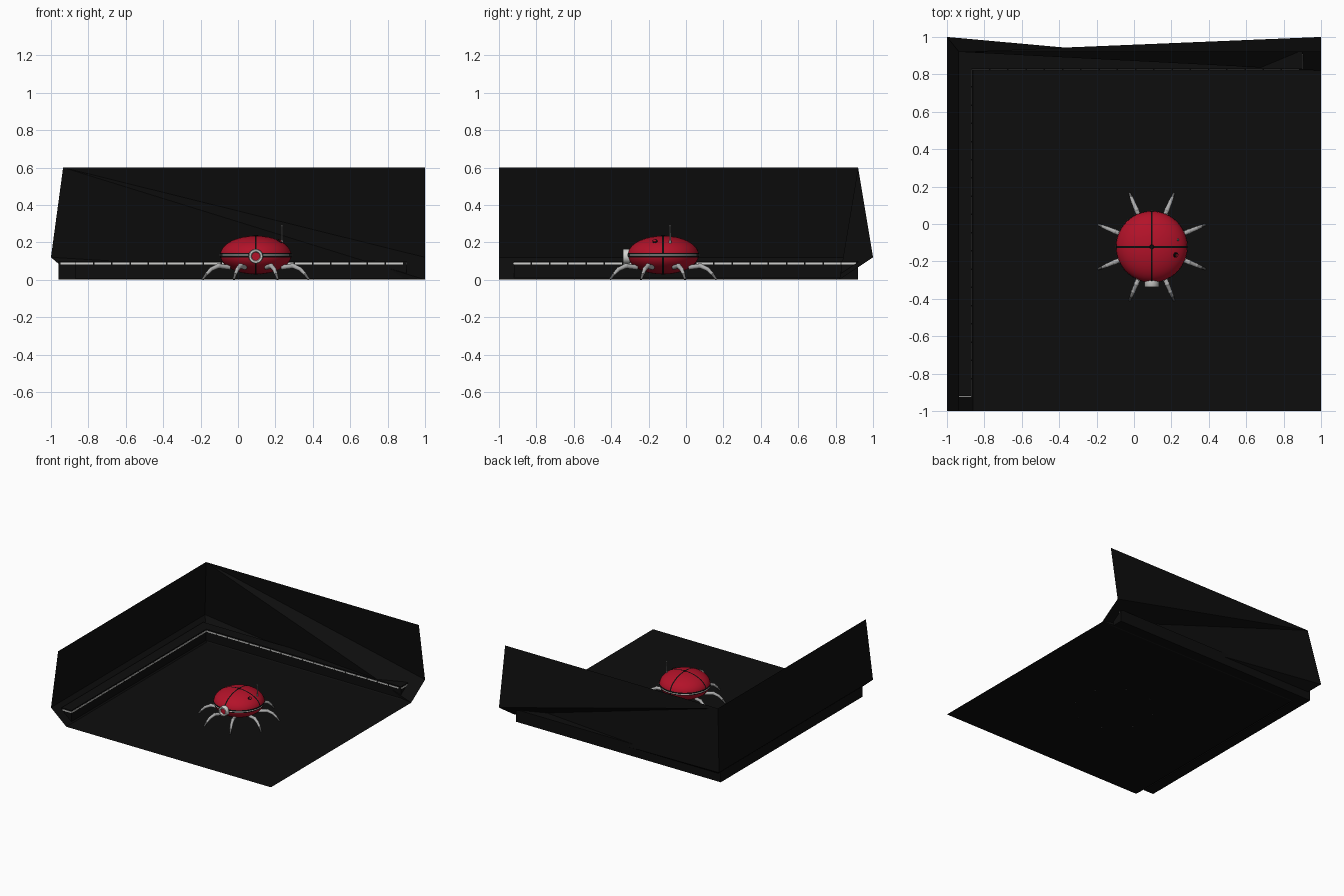
import bpy, bmesh, math
from mathutils import Vector, Matrix

if "Cube" in bpy.data.objects:
    bpy.data.objects.remove(bpy.data.objects["Cube"])


def material(name, r, g, b):
    m = bpy.data.materials.new(name)
    m.diffuse_color = (r, g, b, 1)
    m.use_nodes = True
    m.node_tree.nodes["Principled BSDF"].inputs["Base Color"].default_value = m.diffuse_color
    return m


BLACK = material("black", 0.004, 0.004, 0.004)
RED = material("red", 0.45, 0.006, 0.022)
WHITE = material("pale_grey", 0.65, 0.65, 0.63)
GREY = material("leg_grey", 0.42, 0.42, 0.42)
DARK = material("foot_grey", 0.13, 0.13, 0.13)


def finish(bm, name, mat, smooth=False):
    me = bpy.data.meshes.new(name)
    bm.to_mesh(me)
    bm.free()
    ob = bpy.data.objects.new(name, me)
    bpy.context.collection.objects.link(ob)
    me.materials.append(mat)
    if smooth:
        bpy.ops.object.select_all(action='DESELECT')
        ob.select_set(True)
        bpy.context.view_layer.objects.active = ob
        bpy.ops.object.shade_smooth_by_angle(angle=math.radians(40))
    return ob


def add_box(bm, lo, hi):
    lo, hi = Vector(lo), Vector(hi)
    m = Matrix.Translation((lo + hi) / 2) @ Matrix.Diagonal((*(hi - lo), 1))
    bmesh.ops.create_cube(bm, size=1, matrix=m)


def add_rod(bm, a, b, r1, r2, seg=10):
    a, b = Vector(a), Vector(b)
    d = b - a
    m = Matrix.Translation((a + b) / 2) @ d.to_track_quat('Z', 'Y').to_matrix().to_4x4()
    bmesh.ops.create_cone(bm, cap_ends=True, segments=seg, radius1=r1, radius2=r2,
                          depth=d.length, matrix=m)


# room shell: floor, sloped cove and two leaning walls as one sheet
bm = bmesh.new()
P = {k: bm.verts.new(v) for k, v in {
    'top_l': (-.935, -1, .6), 'mid_l': (-1, -1, .12), 'low_l': (-.86, -1, 0),
    'top_c': (-.935, .92, .6), 'mid_c': (-1, 1, .12), 'low_c': (-.86, .82, 0),
    'top_r': (1, .92, .6), 'mid_r': (1, 1, .12), 'low_r': (1, .82, 0),
    'front': (1, -1, 0)}.items()}
for keys in ("low_l front low_r low_c", "low_l low_c mid_c mid_l", "mid_l mid_c top_c top_l",
             "low_c low_r mid_c", "mid_c low_r top_c", "top_c low_r mid_r",
             "top_c mid_r top_r"):
    bm.faces.new([P[k] for k in keys.split()])
finish(bm, "room_shell", BLACK)

# skirting box along both walls
bm = bmesh.new()
add_box(bm, (-.96, -.92, 0), (-.87, .92, .1))
add_box(bm, (-.87, .83, 0), (.9, .92, .1))
finish(bm, "skirting", BLACK)

# pale dashed strip on the inner faces and ends of the skirting
bm = bmesh.new()
z0, z1, t, pitch, gap = .081, .091, .004, .0975, .008
for i in range(18):
    s = -.92 + i * pitch
    add_box(bm, (-.87, s, z0), (-.87 + t, min(s + pitch - gap, .83), z1))
    s = -.865 + i * pitch
    add_box(bm, (s, .83 - t, z0), (min(s + pitch - gap, .9), .83, z1))
add_box(bm, (-.95, -.92 - t, z0), (-.87, -.92, z1))
add_box(bm, (.9, .83, z0), (.9 + t, .91, z1))
finish(bm, "skirting_strip", WHITE)

# robot body
CENTRE = Vector((.095, -.122, .132))
RX, RZ = .19, .103


def ellipsoid(name, mat, scale=1.0, axis=None, half=0.0):
    """Ellipsoid shell, optionally cut down to a slab across one axis."""
    bm = bmesh.new()
    bmesh.ops.create_uvsphere(bm, u_segments=48, v_segments=32, radius=1,
                              matrix=Matrix.Diagonal((RX * scale, RX * scale, RZ * scale, 1)))
    if axis is not None:
        n = Vector([float(i == axis) for i in range(3)])
        for s in (1, -1):
            bmesh.ops.bisect_plane(bm, geom=bm.verts[:] + bm.edges[:] + bm.faces[:],
                                   plane_co=n * half * s, plane_no=n * s, clear_outer=True)
    bmesh.ops.translate(bm, vec=CENTRE, verts=bm.verts)
    return finish(bm, name, mat, True)


ellipsoid("body", RED)
ellipsoid("seam_across", BLACK, 1.006, 1, .005)
ellipsoid("seam_along", BLACK, 1.006, 0, .005)
ellipsoid("waist_band", BLACK, 1.012, 2, .012)
ellipsoid("waist_trim", WHITE, 1.03, 2, .003)

# top cap
bm = bmesh.new()
add_rod(bm, CENTRE + Vector((0, 0, RZ - .005)), CENTRE + Vector((0, 0, RZ + .003)), .013, .011, 16)
finish(bm, "top_cap", BLACK)

# eye: ring revolved about the y axis, with a lens
eye = Vector((CENTRE.x, 0, .125))
bm = bmesh.new()
profile = [(.039, -.30), (.039, -.333), (.035, -.338), (.026, -.338), (.022, -.333), (.022, -.30)]
vs = [bm.verts.new(eye + Vector((r, y, 0))) for r, y in profile]
es = [bm.edges.new((vs[i], vs[i + 1])) for i in range(len(vs) - 1)]
bmesh.ops.spin(bm, geom=vs + es, cent=eye, axis=(0, 1, 0), angle=math.tau, steps=32)
bmesh.ops.remove_doubles(bm, verts=bm.verts, dist=1e-5)
bmesh.ops.recalc_face_normals(bm, faces=bm.faces)
finish(bm, "eye_ring", WHITE, True)
bm = bmesh.new()
add_rod(bm, eye + Vector((0, -.29, 0)), eye + Vector((0, -.325, 0)), .023, .023, 24)
finish(bm, "eye_lens", RED)

# antenna and side port
bm = bmesh.new()
add_rod(bm, (.235, -.085, .18), (.235, -.085, .21), .008, .006)
add_rod(bm, (.235, -.085, .21), (.235, -.085, .285), .004, .003)
bmesh.ops.create_uvsphere(bm, u_segments=10, v_segments=6, radius=.005,
                          matrix=Matrix.Translation((.235, -.085, .287)))
finish(bm, "antenna", GREY, True)
bm = bmesh.new()
add_rod(bm, (.205, -.16, .185), (.227, -.167, .207), .014, .014, 16)
finish(bm, "side_port", BLACK)
bm = bmesh.new()
add_rod(bm, (.205, -.16, .185), (.229, -.1676, .209), .008, .008, 12)
finish(bm, "side_port_core", RED)

# eight jointed legs
legs, feet = bmesh.new(), bmesh.new()
path = [(.15, .066, .013), (.215, .074, .013), (.258, .056, .011), (.285, .03, .009), (.308, .001, .006)]
for k in range(8):
    a = math.radians(22.5 + 45 * k)
    pts = [Vector((CENTRE.x + r * math.cos(a), CENTRE.y + r * math.sin(a), z)) for r, z, _ in path]
    for i in range(4):
        add_rod(feet if i == 3 else legs, pts[i], pts[i + 1], path[i][2], path[i + 1][2])
    for i in (1, 2):
        bmesh.ops.create_uvsphere(legs, u_segments=10, v_segments=6, radius=path[i][2] * 1.1,
                                  matrix=Matrix.Translation(pts[i]))
finish(legs, "legs", GREY, True)
finish(feet, "leg_tips", DARK, True)
